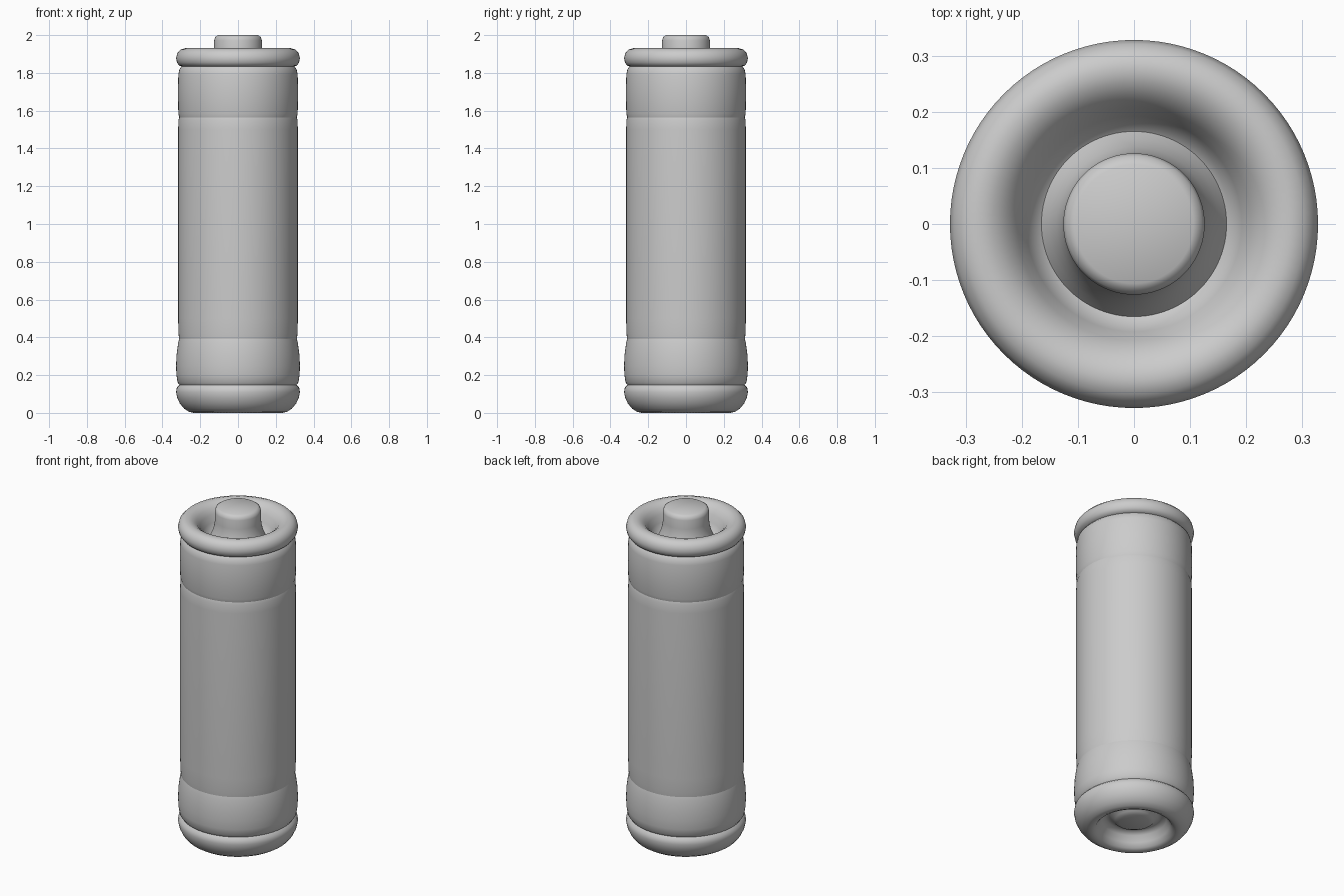
import bpy, bmesh, math

if "Cube" in bpy.data.objects:
    bpy.data.objects.remove(bpy.data.objects["Cube"])

SIDES = 96


def lathe(name, profile):
    """Revolve (radius, z) points about z; points run from bottom axis, up the outside, to top axis."""
    bm = bmesh.new()
    rings = []
    for r, z in profile:
        if r == 0:
            rings.append([bm.verts.new((0, 0, z))] * SIDES)
        else:
            rings.append([bm.verts.new((r * math.cos(2 * math.pi * j / SIDES),
                                        r * math.sin(2 * math.pi * j / SIDES), z))
                          for j in range(SIDES)])
    for low, high in zip(rings, rings[1:]):
        for j in range(SIDES):
            k = (j + 1) % SIDES
            corners = list(dict.fromkeys((low[j], low[k], high[k], high[j])))
            bm.faces.new(corners)
    mesh = bpy.data.meshes.new(name)
    bm.to_mesh(mesh)
    bm.free()
    obj = bpy.data.objects.new(name, mesh)
    bpy.context.collection.objects.link(obj)
    bpy.ops.object.select_all(action='DESELECT')
    obj.select_set(True)
    bpy.context.view_layer.objects.active = obj
    bpy.ops.object.shade_smooth_by_angle(angle=math.radians(50))
    return obj


# Rounded base with a recess and a low contact inside it
lathe("bottom_cap", [(0, .05), (.08, .052), (.105, .062), (.13, .085), (.155, .088), (.178, .07),
                     (.195, .035), (.212, .01), (.235, 0), (.26, .006), (.285, .022), (.308, .05),
                     (.322, .08), (.328, .11), (.324, .134), (.31, .148)])

# Bulging band above the base
lathe("lower_band", [(.31, .148), (.32, .162), (.326, .2), (.328, .25), (.325, .31),
                     (.317, .37), (.312, .39)])

# Long main casing
lathe("main_casing", [(.312, .39), (.315, .42), (.317, .5), (.317, 1.5), (.315, 1.55), (.311, 1.565)])

# Upper band ending in the neck groove
lathe("upper_band", [(.311, 1.565), (.316, 1.585), (.318, 1.7), (.316, 1.79), (.31, 1.82), (.298, 1.834)])

# Rolled rim falling into the recess around the terminal
lathe("top_rim", [(.298, 1.834), (.312, 1.839), (.323, 1.855), (.328, 1.878), (.321, 1.905),
                  (.303, 1.924), (.278, 1.931), (.252, 1.925), (.228, 1.908), (.208, 1.88),
                  (.192, 1.84), (.178, 1.81), (.165, 1.80)])

# Raised terminal with a flared foot
lathe("terminal", [(.165, 1.80), (.152, 1.822), (.138, 1.855), (.129, 1.89), (.126, 1.92),
                   (.126, 1.972), (.121, 1.99), (.106, 2.0), (0, 2.0)])
